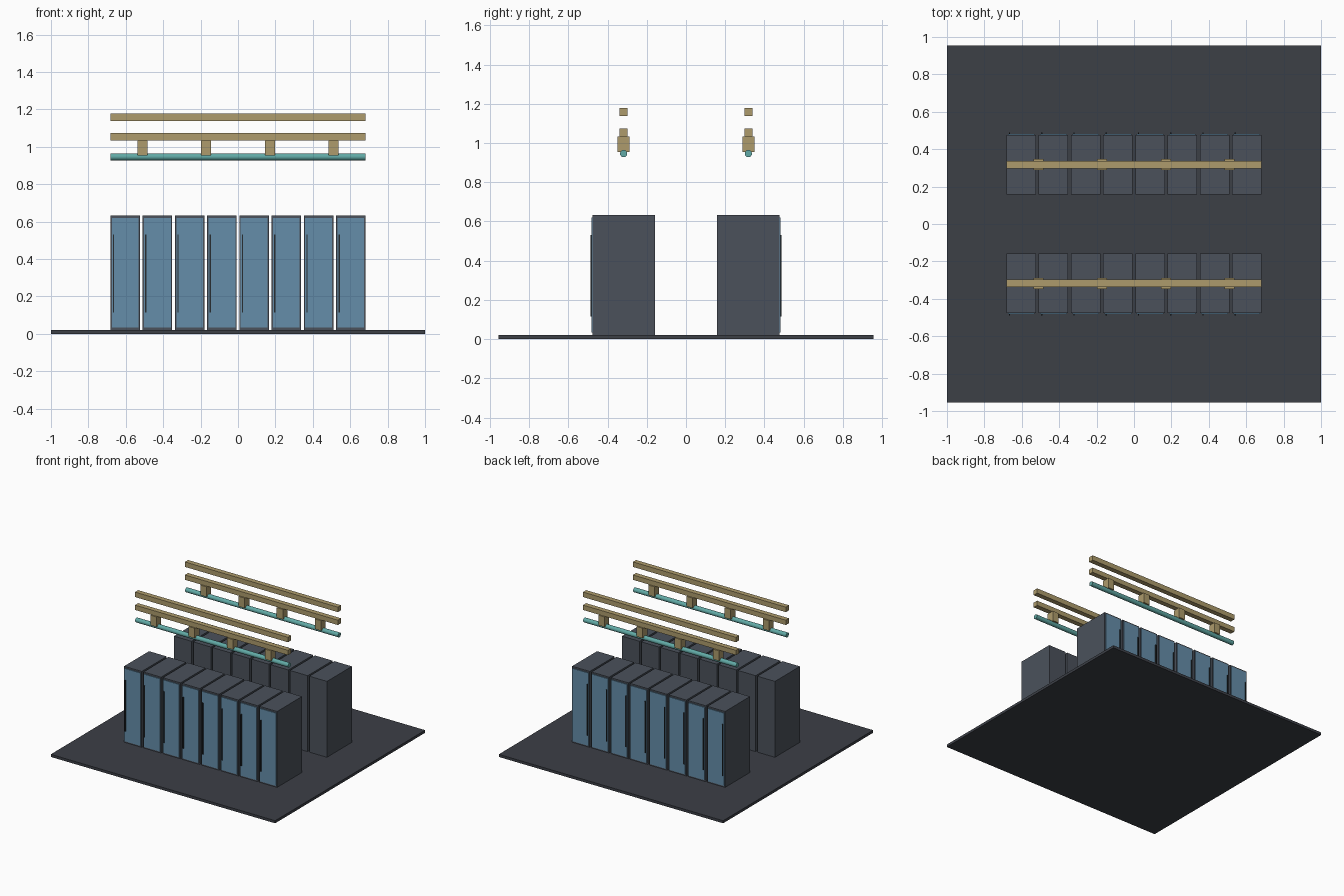
import bpy, bmesh
from mathutils import Matrix

if "Cube" in bpy.data.objects:
    bpy.data.objects.remove(bpy.data.objects["Cube"])


def material(name, rgb):
    m = bpy.data.materials.new(name)
    m.diffuse_color = (*rgb, 1)
    m.use_nodes = True
    m.node_tree.nodes["Principled BSDF"].inputs["Base Color"].default_value = m.diffuse_color
    return m


FLOOR = material("floor_slate", (0.045, 0.050, 0.062))
CABINET = material("cabinet_grey", (0.070, 0.083, 0.105))
DOOR = material("door_blue", (0.13, 0.27, 0.40))
HANDLE = material("handle_dark", (0.02, 0.025, 0.03))
TRAY = material("tray_tan", (0.42, 0.33, 0.15))
PIPE = material("pipe_teal", (0.12, 0.40, 0.38))


def add_object(name, bm, mat):
    me = bpy.data.meshes.new(name)
    bm.to_mesh(me)
    bm.free()
    me.materials.append(mat)
    ob = bpy.data.objects.new(name, me)
    bpy.context.collection.objects.link(ob)
    return ob


def box(name, x, y, z, mat):
    """Box from (min, max) pairs on each axis."""
    bm = bmesh.new()
    size = [abs(b - a) for a, b in (x, y, z)]
    mid = [(a + b) / 2 for a, b in (x, y, z)]
    bmesh.ops.create_cube(bm, size=1, matrix=Matrix.Translation(mid) @ Matrix.Diagonal((*size, 1)))
    return add_object(name, bm, mat)


def pipe(name, half_length, radius, y, z, mat):
    """Round bar along x."""
    bm = bmesh.new()
    bmesh.ops.create_cone(bm, cap_ends=True, segments=16, radius1=radius, radius2=radius,
                          depth=2 * half_length,
                          matrix=Matrix.Translation((0, y, z)) @ Matrix.Rotation(1.5707963, 4, 'Y'))
    ob = add_object(name, bm, mat)
    bpy.ops.object.select_all(action='DESELECT')
    ob.select_set(True)
    bpy.context.view_layer.objects.active = ob
    bpy.ops.object.shade_smooth_by_angle()
    return ob


COUNT, WIDTH, PITCH = 8, 0.157, 0.1724
HALF = (PITCH * (COUNT - 1) + WIDTH) / 2
ROW_Y = 0.318

box("floor", (-1, 1), (-0.955, 0.955), (0, 0.021), FLOOR)

for row, s in (("front", -1), ("back", 1)):
    # row of cabinets with doors facing outward
    for i in range(COUNT):
        x0 = -HALF + i * PITCH
        x1 = x0 + WIDTH
        box(f"{row}_cabinet_{i + 1}", (x0, x1), (s * 0.159, s * 0.476), (0.021, 0.633), CABINET)
        box(f"{row}_door_{i + 1}", (x0 + 0.007, x1 - 0.007), (s * 0.474, s * 0.482), (0.033, 0.62), DOOR)
        box(f"{row}_handle_{i + 1}", (x0 + 0.013, x0 + 0.020), (s * 0.481, s * 0.488), (0.115, 0.53), HANDLE)

    # overhead trays, hangers and pipe
    y = s * ROW_Y
    tray_y = (y - 0.02, y + 0.02)
    box(f"{row}_upper_tray", (-HALF, HALF), tray_y, (1.138, 1.178), TRAY)
    box(f"{row}_lower_tray", (-HALF, HALF), tray_y, (1.034, 1.073), TRAY)
    for k in range(4):
        x = -0.511 + k * 0.3407
        box(f"{row}_hanger_{k + 1}", (x - 0.027, x + 0.027), (y - 0.03, y + 0.03), (0.953, 1.034), TRAY)
    pipe(f"{row}_pipe", HALF, 0.0185, y, 0.946, PIPE)
